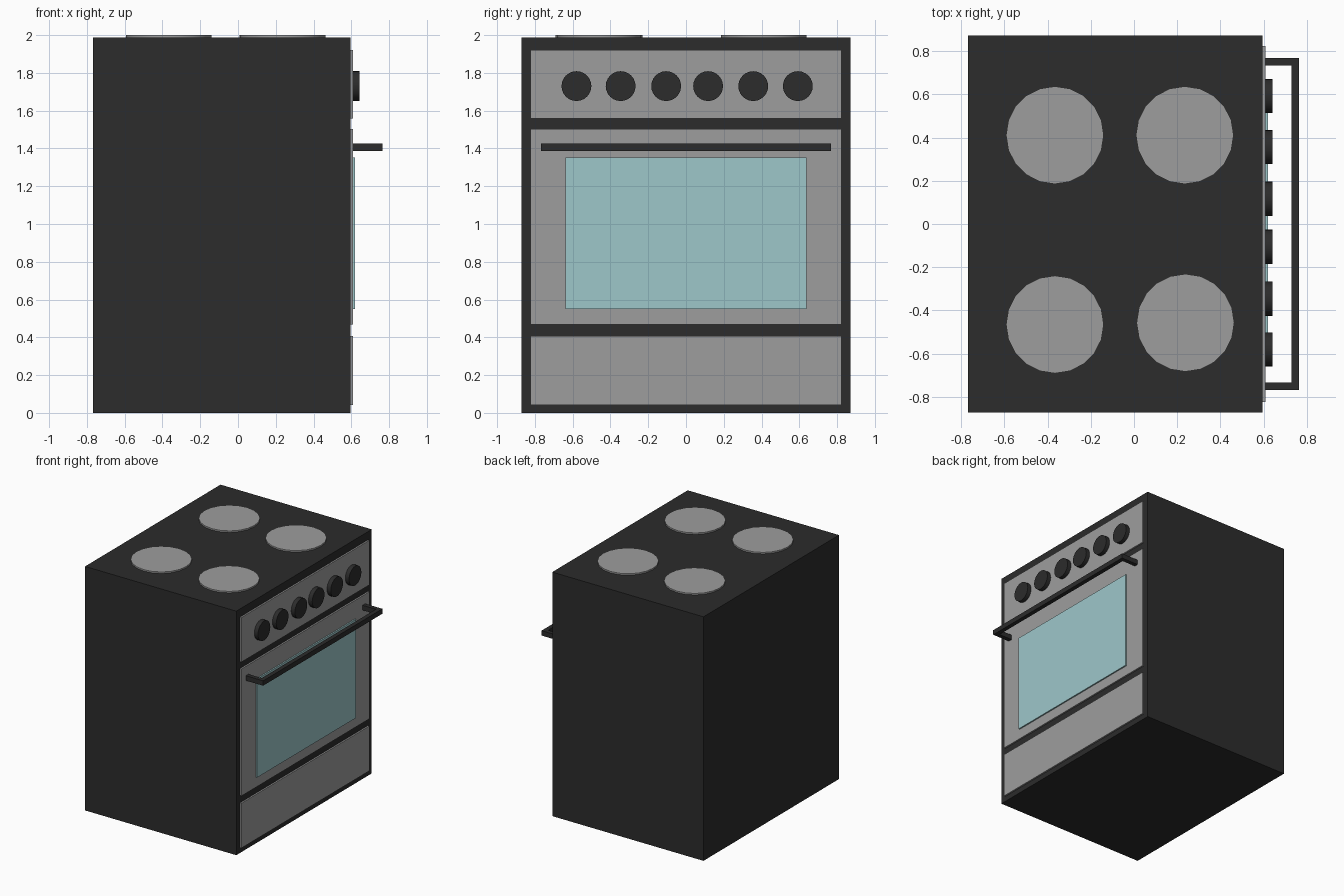
import bpy, bmesh, math
from mathutils import Matrix

if "Cube" in bpy.data.objects:
    bpy.data.objects.remove(bpy.data.objects["Cube"])


def material(name, rgb):
    m = bpy.data.materials.new(name)
    m.diffuse_color = (*rgb, 1)
    m.use_nodes = True
    m.node_tree.nodes["Principled BSDF"].inputs["Base Color"].default_value = m.diffuse_color
    return m


DARK = material("dark_enamel", (0.025, 0.025, 0.025))
STEEL = material("steel_grey", (0.34, 0.34, 0.34))
GLASS = material("window_glass", (0.34, 0.57, 0.59))


def finish(name, bm, mat):
    bmesh.ops.recalc_face_normals(bm, faces=bm.faces)
    me = bpy.data.meshes.new(name)
    bm.to_mesh(me)
    bm.free()
    me.materials.append(mat)
    ob = bpy.data.objects.new(name, me)
    bpy.context.collection.objects.link(ob)
    return ob


def box(name, x, y, z, mat):
    bm = bmesh.new()
    size = [b - a for a, b in (x, y, z)]
    mid = [(a + b) / 2 for a, b in (x, y, z)]
    bmesh.ops.create_cube(bm, size=1, matrix=Matrix.Translation(mid) @ Matrix.Diagonal((*size, 1)))
    return finish(name, bm, mat)


def disc(name, loc, r, depth, mat, rot=Matrix(), sides=20):
    bm = bmesh.new()
    bmesh.ops.create_cone(bm, cap_ends=True, segments=sides, radius1=r, radius2=r,
                          depth=depth, matrix=Matrix.Translation(loc) @ rot)
    ob = finish(name, bm, mat)
    bpy.ops.object.select_all(action='DESELECT')
    ob.select_set(True)
    bpy.context.view_layer.objects.active = ob
    bpy.ops.object.shade_smooth_by_angle(angle=math.radians(30))
    return ob


# Cabinet
FACE = 0.595
box("cabinet", (-0.768, FACE), (-0.872, 0.872), (0, 1.988), DARK)

# Front panels and oven window
for name, z in (("drawer_front", (0.043, 0.408)), ("oven_door", (0.467, 1.502)),
                ("control_panel", (1.558, 1.921))):
    box(name, (FACE - 0.01, 0.608), (-0.823, 0.823), z, STEEL)
box("oven_window", (0.60, 0.619), (-0.637, 0.637), (0.549, 1.352), GLASS)

# Control knobs
turn = Matrix.Rotation(math.pi / 2, 4, 'Y')
for i, y in enumerate((-0.58, -0.346, -0.105, 0.117, 0.356, 0.592)):
    disc(f"knob_{i + 1}", (0.622, y, 1.73), 0.079, 0.04, DARK, turn, 24)

# Burner plates
for i, (x, y) in enumerate(((-0.366, 0.411), (0.235, 0.411), (-0.366, -0.465), (0.238, -0.457))):
    disc(f"burner_{i + 1}", (x, y, 1.99), 0.226, 0.02, STEEL)

# U-shaped door handle, extruded from its plan outline
bm = bmesh.new()
half = [(0.604, 0.734), (0.604, 0.768), (0.764, 0.768)]
outline = half + [(x, -y) for x, y in reversed(half)] + [(0.729, -0.734), (0.729, 0.734)]
face = bm.faces.new([bm.verts.new((x, y, 1.386)) for x, y in outline])
ext = bmesh.ops.extrude_face_region(bm, geom=[face])
bmesh.ops.translate(bm, vec=(0, 0, 0.04),
                    verts=[v for v in ext["geom"] if isinstance(v, bmesh.types.BMVert)])
finish("door_handle", bm, DARK)
